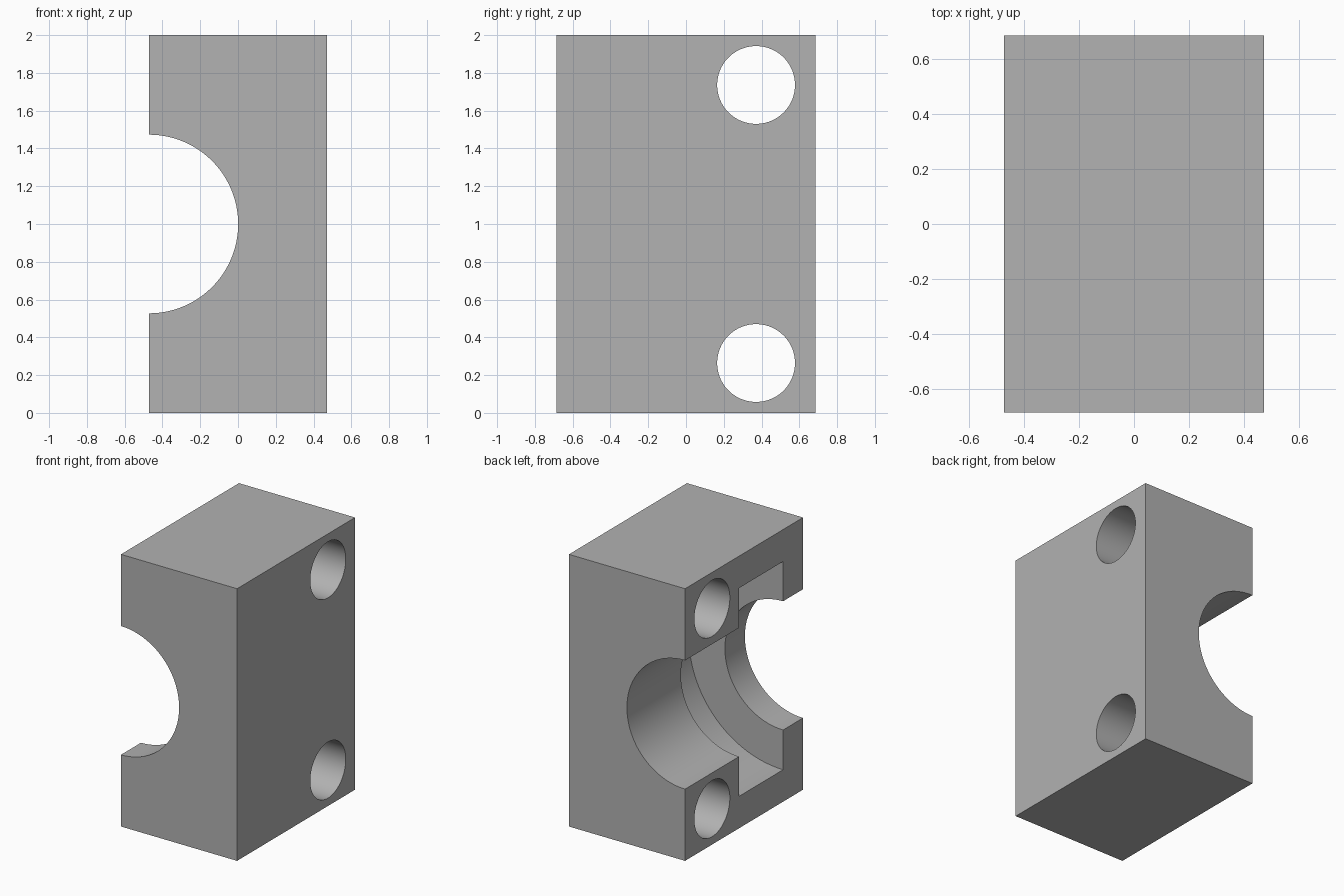
import bpy
from math import pi

cube = bpy.data.objects.get("Cube")
if cube:
    bpy.data.objects.remove(cube, do_unlink=True)

WIDTH, DEPTH, HEIGHT = 0.944, 1.37, 2.0
SIDE = -WIDTH / 2          # split face that the bore is centred on

grey = bpy.data.materials.new("plain grey")
grey.use_nodes = True
colour = (0.445, 0.445, 0.445, 1)
grey.diffuse_color = colour
grey.node_tree.nodes["Principled BSDF"].inputs["Base Color"].default_value = colour


def cutter(name, radius, length, centre, rotation):
    """Cylinder used only to cut the block."""
    bpy.ops.mesh.primitive_cylinder_add(
        vertices=96, radius=radius, depth=length, location=centre, rotation=rotation)
    obj = bpy.context.object
    obj.name = name
    obj.hide_render = True
    return obj


# Solid half block
bpy.ops.mesh.primitive_cube_add(size=1, location=(0, 0, HEIGHT / 2))
block = bpy.context.object
block.name = "half_clamp_block"
block.scale = (WIDTH, DEPTH, HEIGHT)
bpy.ops.object.transform_apply(location=False, rotation=False, scale=True)
block.data.materials.append(grey)

# Through bore, wider inner groove and two bolt holes
along_y, along_x = (pi / 2, 0, 0), (0, pi / 2, 0)
groove_front, groove_back = -0.453, 0.058
cutters = [
    cutter("bore_cutter", 0.473, 2, (SIDE, 0, 1), along_y),
    cutter("groove_cutter", 0.765, groove_back - groove_front,
           (SIDE, (groove_front + groove_back) / 2, 1), along_y),
]
for name, z in (("lower", 0.264), ("upper", HEIGHT - 0.264)):
    cutters.append(cutter(name + "_bolt_hole_cutter", 0.206, 2, (0, 0.371, z), along_x))

bpy.ops.object.select_all(action='DESELECT')
block.select_set(True)
bpy.context.view_layer.objects.active = block
for tool in cutters:
    tool.data.materials.append(grey)
    cut = block.modifiers.new(tool.name, 'BOOLEAN')
    cut.operation = 'DIFFERENCE'
    cut.solver = 'EXACT'
    cut.object = tool
    bpy.ops.object.modifier_apply(modifier=cut.name)
    bpy.data.objects.remove(tool, do_unlink=True)

# Smooth round walls, crisp edges
bpy.ops.object.shade_smooth_by_angle(angle=pi / 6)
